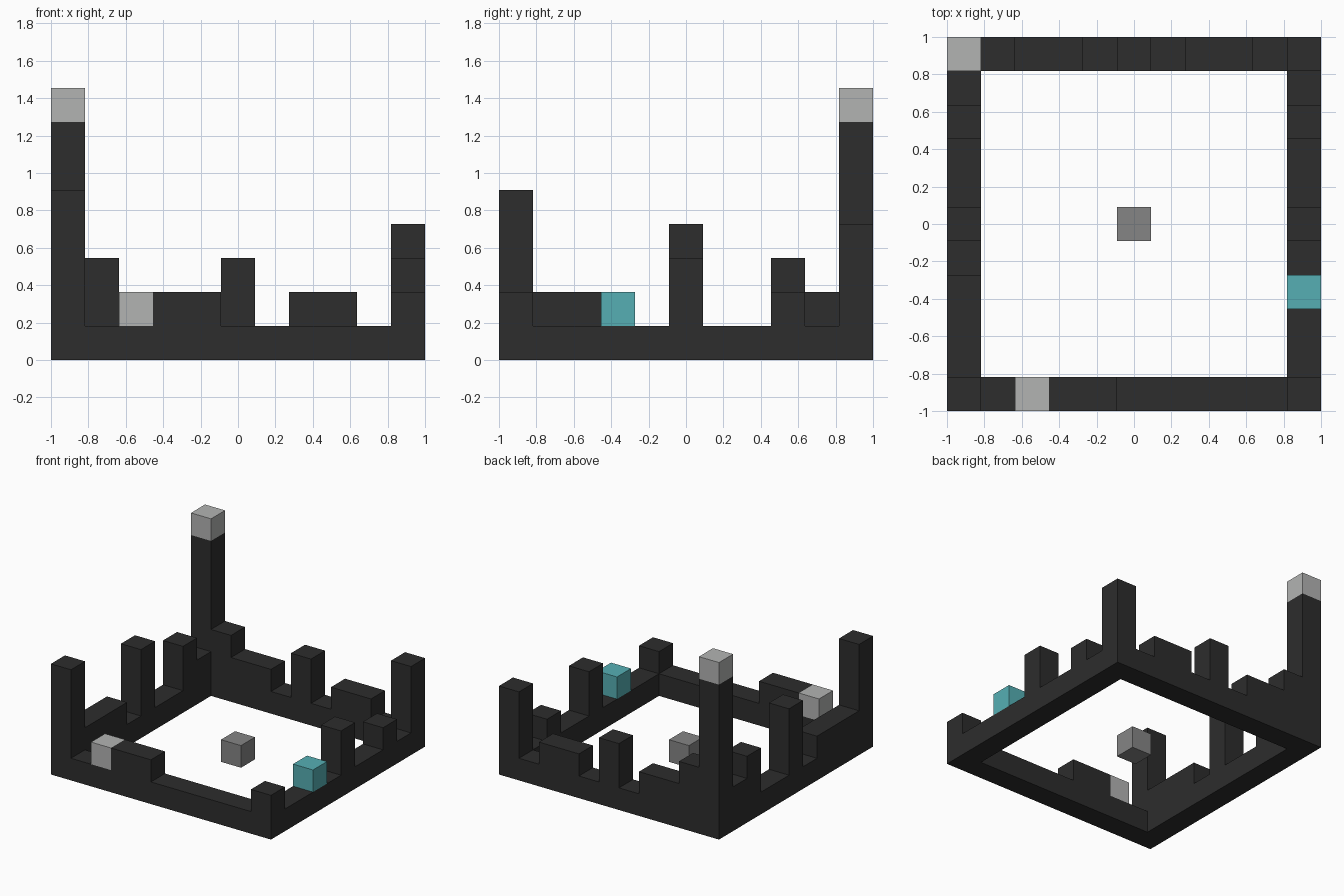
import bpy

# Clear the default cube
old = bpy.data.objects.get("Cube")
if old:
    bpy.data.objects.remove(old, do_unlink=True)

U = 2 / 11  # edge of one block; the plan is 11 by 11 blocks


def material(name, rgb):
    m = bpy.data.materials.new(name)
    m.use_nodes = True
    m.diffuse_color = (*rgb, 1)
    m.node_tree.nodes["Principled BSDF"].inputs["Base Color"].default_value = (*rgb, 1)
    return m


dark = material("charcoal", (0.026, 0.026, 0.026))
light = material("light_grey", (0.45, 0.456, 0.45))
grey = material("mid_grey", (0.235, 0.235, 0.235))
teal = material("teal", (0.093, 0.429, 0.456))


def block(name, mat, x, y, z, w=1, d=1, h=1):
    """Box given by its lowest cell and its size, both in blocks."""
    bpy.ops.mesh.primitive_cube_add(
        size=1, location=((x + w / 2) * U - 1, (y + d / 2) * U - 1, (z + h / 2) * U))
    ob = bpy.context.object
    ob.name = name
    ob.scale = (w * U, d * U, h * U)
    bpy.ops.object.transform_apply(location=False, rotation=False, scale=True)
    ob.data.materials.append(mat)


# Base ring
block("front_wall", dark, 0, 0, 0, w=11)
block("back_wall", dark, 0, 10, 0, w=11)
block("left_wall", dark, 10, 1, 0, d=9)
block("right_wall", dark, 0, 1, 0, d=9)

# Corner towers
block("front_right_tower", dark, 0, 0, 1, h=4)
block("front_left_tower", dark, 10, 0, 1)
block("back_left_tower", dark, 10, 10, 1, h=3)
block("back_right_tower", dark, 0, 10, 1, h=6)
block("tower_cap", light, 0, 10, 7)

# Battlements on the front wall
block("front_light_block", light, 2, 0, 1)
block("front_battlement", dark, 3, 0, 1, w=2)

# Battlements on the back wall: start, length, height
for x, w, h in ((1, 1, 2), (2, 2, 1), (5, 1, 2), (7, 2, 1)):
    block("back_battlement", dark, x, 10, 1, w=w, h=h)

# Battlements on the side walls
for y, d, h in ((1, 3, 1), (5, 1, 3), (8, 1, 2), (9, 1, 1)):
    block("right_battlement", dark, 0, y, 1, d=d, h=h)
for y, h in ((5, 2), (8, 1)):
    block("left_battlement", dark, 10, y, 1, h=h)
block("left_teal_block", teal, 10, 3, 1)

# Block in the courtyard
block("centre_block", grey, 5, 5, 0)
